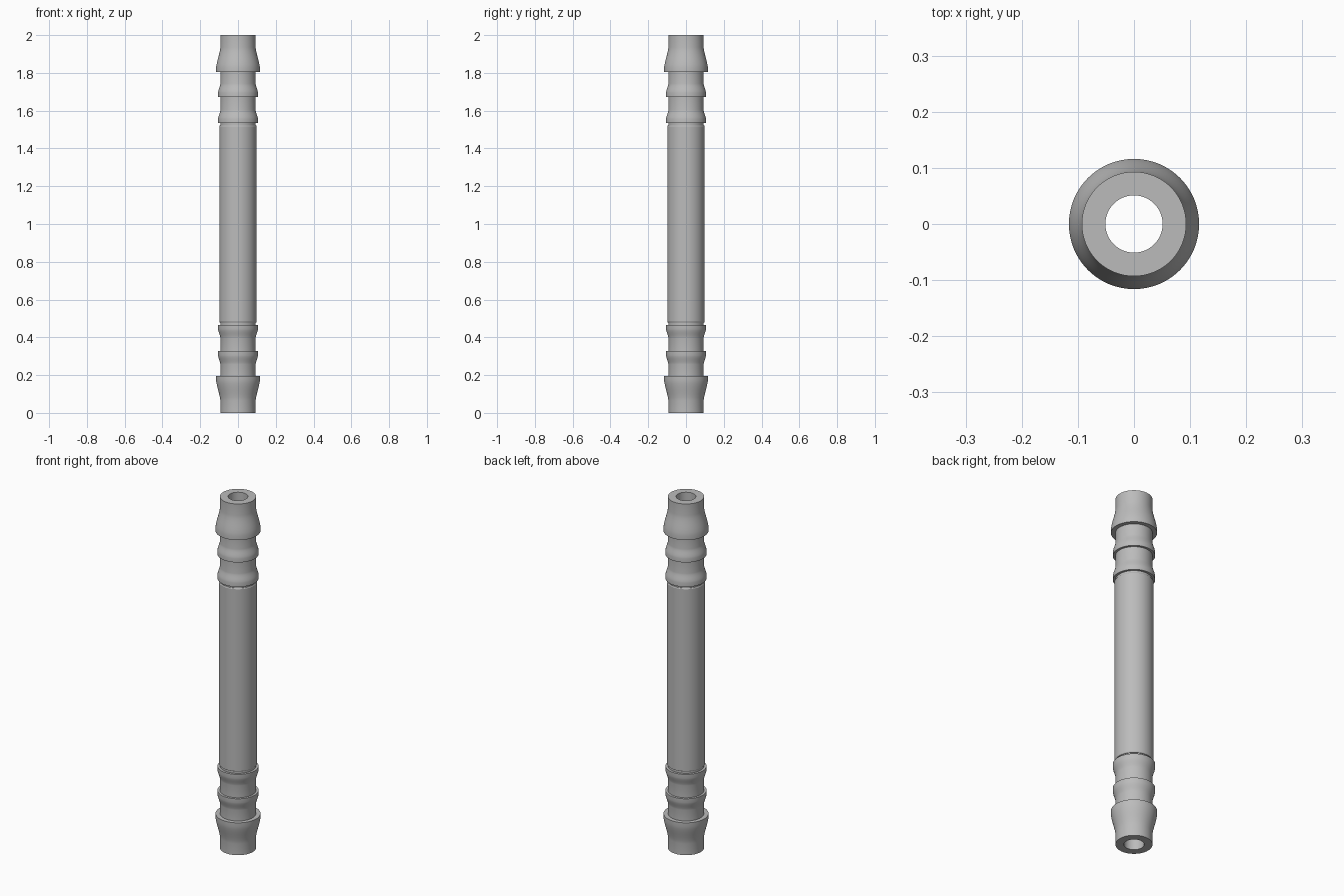
import bpy
import bmesh
import math
from mathutils import Vector

cube = bpy.data.objects.get("Cube")
if cube:
    bpy.data.objects.remove(cube, do_unlink=True)

SEGMENTS = 96
NECK, BODY, RIDGE, BARB, BORE = 0.093, 0.099, 0.106, 0.116, 0.051

grey = bpy.data.materials.new("plain grey")
grey.use_nodes = True
colour = (0.50, 0.50, 0.50, 1)
grey.diffuse_color = colour
grey.node_tree.nodes["Principled BSDF"].inputs["Base Color"].default_value = colour


def ridge(bottom, radius, band, slope):
    """Square shoulder below, short band, eased slope back to the neck above."""
    points = [(NECK, bottom), (radius, bottom)]
    steps = 6
    for i in range(steps + 1):
        t = i / steps
        ease = 0.5 * t + 0.5 * t * t * (3 - 2 * t)
        points.append((radius + (NECK - radius) * ease, bottom + band + slope * t))
    return points


# Upper half of the outline: plain body, groove, two ridges, end barb, tip
upper = [(BODY - 0.003, 1.522), (NECK, 1.522)]
upper.insert(0, (BODY, 1.517))
upper += ridge(1.534, RIDGE, 0.022, 0.048)
upper += ridge(1.673, RIDGE, 0.022, 0.048)
upper += ridge(1.805, BARB, 0.022, 0.108)
upper += [(NECK, 2.0), (BORE, 2.0)]

# The lower half mirrors the upper one; the loop closes along the bore
lower = [(r, 2.0 - z) for r, z in reversed(upper)]
outline = lower + upper

# Turn the closed outline around the vertical axis
bm = bmesh.new()
verts = [bm.verts.new((r, 0, z)) for r, z in outline]
edges = [bm.edges.new((verts[i - 1], verts[i])) for i in range(len(verts))]
bmesh.ops.spin(bm, geom=verts + edges, cent=Vector(), axis=Vector((0, 0, 1)),
               angle=math.tau, steps=SEGMENTS, use_merge=True)
bmesh.ops.remove_doubles(bm, verts=bm.verts, dist=0.00001)
bmesh.ops.recalc_face_normals(bm, faces=bm.faces)
mesh = bpy.data.meshes.new("double_ended_hose_barb")
bm.to_mesh(mesh)
bm.free()
mesh.materials.append(grey)

connector = bpy.data.objects.new("double_ended_hose_barb", mesh)
bpy.context.collection.objects.link(connector)
bpy.ops.object.select_all(action="DESELECT")
connector.select_set(True)
bpy.context.view_layer.objects.active = connector
bpy.ops.object.shade_smooth_by_angle(angle=math.radians(30))
